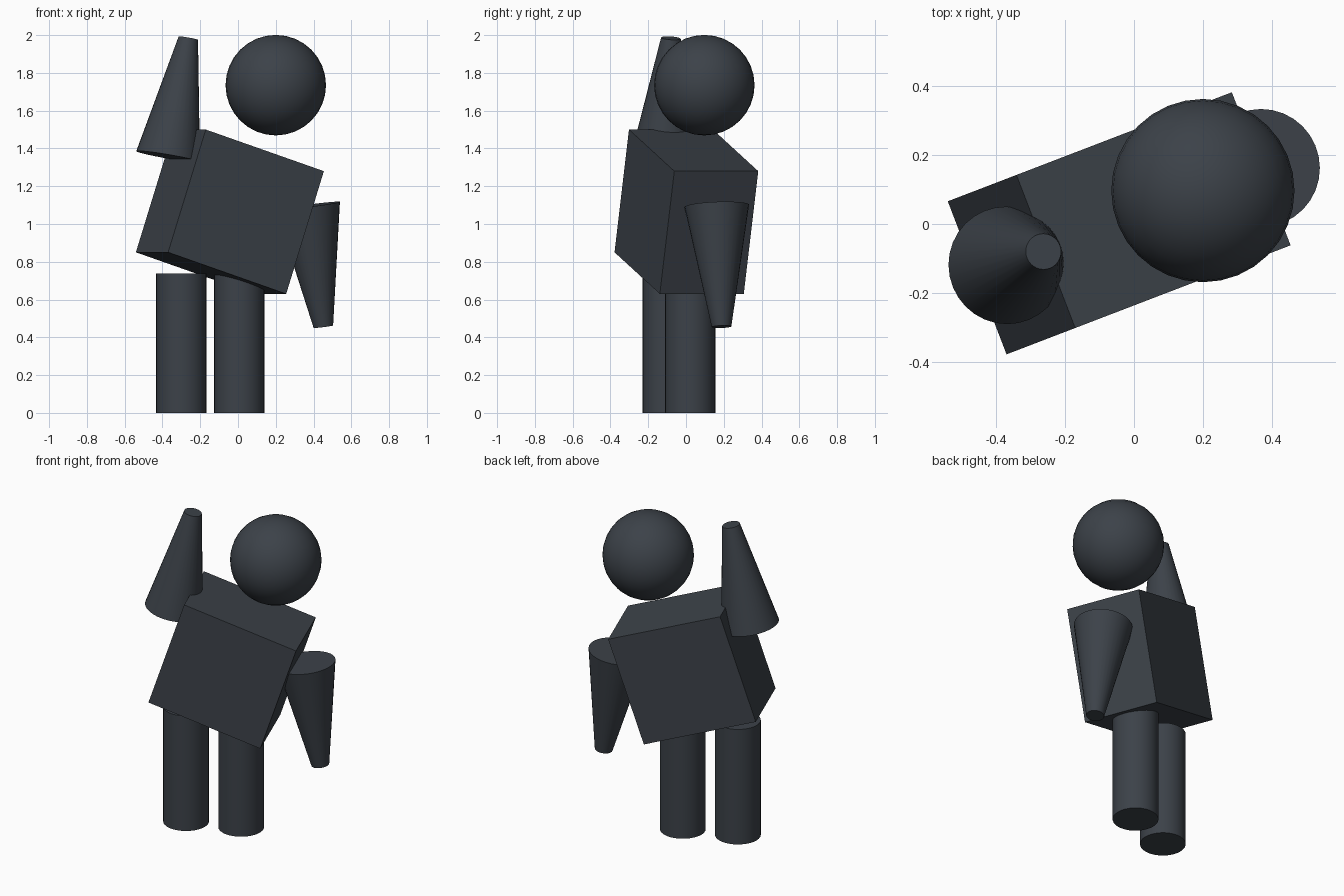
import bpy
from math import radians
from mathutils import Vector, Matrix

cube = bpy.data.objects.get("Cube")
if cube:
    bpy.data.objects.remove(cube, do_unlink=True)

# One dark slate colour for the whole figure
COLOUR = (0.045, 0.054, 0.066, 1)
slate = bpy.data.materials.new("dark_slate")
slate.use_nodes = True
slate.diffuse_color = COLOUR
slate.node_tree.nodes["Principled BSDF"].inputs["Base Color"].default_value = COLOUR


def finish(name, smooth=True):
    ob = bpy.context.object
    ob.name = ob.data.name = name
    ob.data.materials.append(slate)
    if smooth:
        bpy.ops.object.shade_smooth_by_angle(angle=radians(40))
    return ob


def limb(name, start, end, r_start, r_end):
    """Round limb running between two points, tapering if the radii differ."""
    a, b = Vector(start), Vector(end)
    axis = b - a
    bpy.ops.mesh.primitive_cone_add(vertices=32, radius1=r_start, radius2=r_end,
                                    depth=axis.length)
    ob = finish(name)
    ob.matrix_world = (Matrix.Translation((a + b) / 2)
                       @ Vector((0, 0, 1)).rotation_difference(axis).to_matrix().to_4x4())


# Torso: a block turned to one side and leaning
bpy.ops.mesh.primitive_cube_add(size=1)
torso = finish("torso", smooth=False)
torso.matrix_world = (Matrix.Translation((-0.043, 0.002, 1.065))
                      @ Matrix.Rotation(radians(21), 4, "Z")
                      @ Matrix.Rotation(radians(18.2), 4, "Y")
                      @ Matrix.Diagonal((0.705, 0.476, 0.684, 1)))

# Head: a floating ball
bpy.ops.mesh.primitive_uv_sphere_add(segments=32, ring_count=16, radius=0.266,
                                     location=(0.2, 0.097, 1.735))
finish("head")

# Legs: straight cylinders
for side, x, y in (("right", -0.3, -0.097), ("left", 0.007, 0.022)):
    limb(side + "_leg", (x, y, 0), (x, y, 0.737), 0.133, 0.133)

# Arms: cones, wide at the shoulder; the right is raised, the left hangs
limb("right_arm", (-0.37, -0.12, 1.357), (-0.263, -0.08, 1.984), 0.171, 0.052)
limb("left_arm", (0.37, 0.163, 1.096), (0.452, 0.188, 0.456), 0.171, 0.052)
